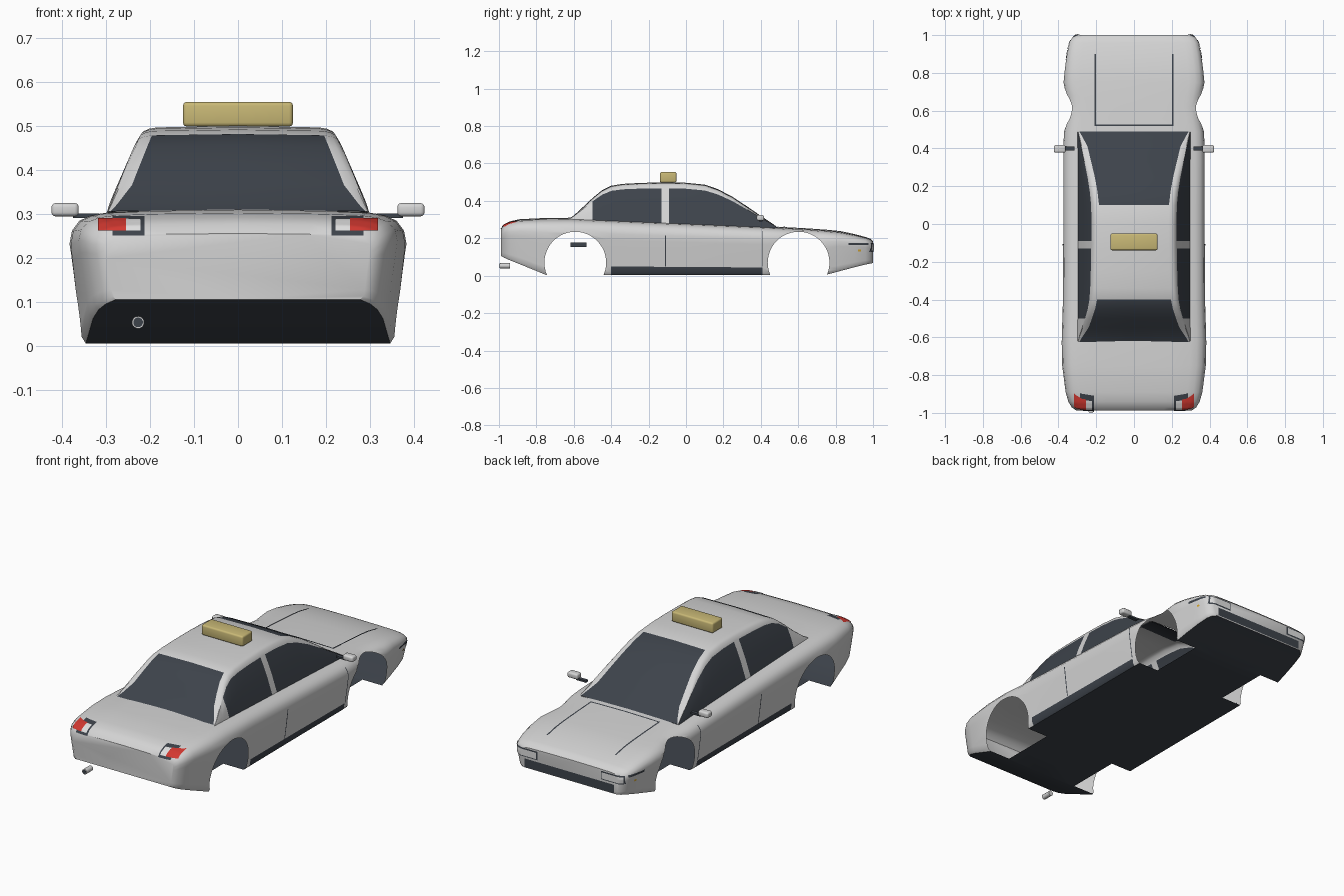
import bpy, bmesh, math
from mathutils import Vector
from mathutils.bvhtree import BVHTree

cube = bpy.data.objects.get("Cube")
if cube:
    bpy.data.objects.remove(cube, do_unlink=True)


def material(name, r, g, b):
    m = bpy.data.materials.new(name)
    m.use_nodes = True
    m.diffuse_color = (r, g, b, 1)
    node = next(n for n in m.node_tree.nodes if n.type == "BSDF_PRINCIPLED")
    node.inputs["Base Color"].default_value = (r, g, b, 1)
    return m


PAINT = material("pale_grey_paint", 0.66, 0.66, 0.66)
DARK = material("dark_slate", 0.047, 0.056, 0.07)
RED = material("tail_red", 0.65, 0.04, 0.03)
LENS = material("clear_lens", 0.75, 0.75, 0.75)
SIGN = material("mustard_sign", 0.58, 0.48, 0.18)
AMBER = material("amber", 0.7, 0.4, 0.03)


def finish(bm, name, mats, smooth=True):
    mesh = bpy.data.meshes.new(name)
    bm.to_mesh(mesh)
    bm.free()
    ob = bpy.data.objects.new(name, mesh)
    bpy.context.collection.objects.link(ob)
    for m in mats:
        mesh.materials.append(m)
    if smooth:
        smooth_shade(ob)
    return ob


def activate(ob):
    bpy.ops.object.select_all(action="DESELECT")
    ob.select_set(True)
    bpy.context.view_layer.objects.active = ob


def smooth_shade(ob):
    activate(ob)
    bpy.ops.object.shade_smooth_by_angle(angle=math.radians(38))


def loft(rings, closed, rule):
    """Skin rings of points; rule(column, y0, y1) gives the material index."""
    bm = bmesh.new()
    rows = [[bm.verts.new(p) for p in ring] for ring in rings]
    n = len(rows[0])
    for a, b in zip(rows, rows[1:]):
        for i in range(n if closed else n - 1):
            j = (i + 1) % n
            f = bm.faces.new((a[i], a[j], b[j], b[i]))
            f.material_index = rule(i, a[0].co.y, b[0].co.y)
    if closed:
        bm.faces.new(rows[0])
        bm.faces.new(rows[-1])
    bmesh.ops.recalc_face_normals(bm, faces=bm.faces)
    return bm


# Lower body: stations of y, half width, bottom, top
STATIONS = [
    (-0.988, 0.305, 0.105, 0.255), (-0.97, 0.33, 0.095, 0.277),
    (-0.94, 0.348, 0.082, 0.291), (-0.89, 0.362, 0.062, 0.302),
    (-0.75, 0.38, 0.005, 0.309), (-0.62, 0.383, 0.005, 0.31),
    (-0.40, 0.376, 0.005, 0.301), (0, 0.374, 0.005, 0.284),
    (0.41, 0.374, 0.005, 0.266), (0.49, 0.37, 0.005, 0.262),
    (0.56, 0.355, 0.005, 0.258), (0.62, 0.348, 0.005, 0.255),
    (0.68, 0.36, 0.005, 0.251), (0.75, 0.373, 0.005, 0.246),
    (0.82, 0.366, 0.024, 0.239), (0.90, 0.355, 0.045, 0.223),
    (0.96, 0.342, 0.06, 0.207), (0.985, 0.328, 0.065, 0.198),
    (1.0, 0.305, 0.068, 0.183)]
SECTION = [(0, 0), (0.91, 0), (0.935, 0.05), (0.945, 0.15), (0.97, 0.4),
           (0.99, 0.62), (1, 0.74), (0.985, 0.84), (0.94, 0.915),
           (0.87, 0.955), (0.78, 0.975), (0.5, 0.99), (0, 1)]
rings = []
for y, w, lo, hi in STATIONS:
    half = [(fx * w, y, lo + fz * (hi - lo)) for fx, fz in SECTION]
    rings.append(half + [(-x, yy, z) for x, yy, z in half[-2:0:-1]])
COUNT = len(rings[0])


def body_rule(i, y0, y1):
    k = min(i, COUNT - 1 - i)
    sill = k in (1, 2) and y0 > -0.41 and y1 < 0.42
    return 1 if k == 0 or sill else 0


body = finish(loft(rings, True, body_rule), "body_shell", [PAINT, DARK], False)

# Wheel openings, cut at each side and left open to the hollow inside
ARCH_Y, ARCH_Z, ARCH_R = (-0.592, 0.602), 0.07, 0.165
for y in ARCH_Y:
    for s in (1, -1):
        bpy.ops.mesh.primitive_cylinder_add(
            vertices=48, radius=ARCH_R, depth=0.4,
            location=(s * 0.42, y, ARCH_Z), rotation=(0, math.pi / 2, 0))
        cutter = bpy.context.object
        cutter.hide_render = True
        activate(body)
        mod = body.modifiers.new("arch", "BOOLEAN")
        mod.operation, mod.solver, mod.object = "DIFFERENCE", "EXACT", cutter
        bpy.ops.object.modifier_apply(modifier=mod.name)
        bpy.data.objects.remove(cutter, do_unlink=True)

bm = bmesh.new()
bm.from_mesh(body.data)
bm.normal_update()
drop = []
for f in bm.faces:
    c = f.calc_center_median()
    is_floor = abs(f.normal.z) > 0.99 and c.z < 0.02
    liner = not is_floor and any(
        all(math.hypot(v.co.y - y, v.co.z - ARCH_Z) < ARCH_R + 0.001
            for v in f.verts) for y in ARCH_Y)
    under_cabin = (f.normal.z > 0.7 and abs(c.x) < 0.28 and c.z > 0.2
                   and -0.62 < c.y < 0.49)
    if liner or under_cabin:
        drop.append(f)
bmesh.ops.delete(bm, geom=drop, context="FACES")
bm.to_mesh(body.data)
tree = BVHTree.FromBMesh(bm)
bm.free()
smooth_shade(body)

# Cabin: roof line as y, height
ROOF = [(-0.625, 0.306), (-0.6, 0.322), (-0.55, 0.368), (-0.5, 0.415),
        (-0.45, 0.456), (-0.4, 0.481), (-0.34, 0.491), (-0.25, 0.496),
        (-0.13, 0.499), (-0.09, 0.499), (0, 0.497), (0.1, 0.487),
        (0.17, 0.463), (0.25, 0.421), (0.33, 0.368), (0.41, 0.313),
        (0.46, 0.28), (0.49, 0.258)]


def cabin_ring(y, top):
    base = 0.268 - 0.043 * y
    h = top - base
    k = min(1, h / 0.06)

    def width(z):
        return 0.30 - 0.38 * (z - base)
    glass, rail = base + h * 0.86, top - 0.012 * k
    half = [(width(base), base), (width(base + h * 0.45) + 0.004 * k, base + h * 0.45),
            (width(glass), glass), (width(rail) - 0.004 * k, rail),
            (width(top) - 0.012 * k, top - 0.006 * k),
            (width(top) - 0.03 * k, top - 0.003 * k), (0, top)]
    return [(x, y, z) for x, z in half] + [(-x, y, z) for x, z in half[-2::-1]]


def cabin_rule(i, y0, y1):
    k = min(i, 11 - i)
    mid = (y0 + y1) / 2
    if k < 2:
        return int(-0.5 < mid < 0.49 and not -0.13 < mid < -0.09)
    return int(k == 5 and (mid > 0.1 or -0.62 < mid < -0.4))


finish(loft([cabin_ring(*p) for p in ROOF], False, cabin_rule),
       "cabin", [PAINT, DARK])


def decal(name, mat, u0, u1, v0, v1, axis, side=1, lift=0.003, n=10):
    """Thin patch laid on the body along an axis, seen from the given side."""
    bm = bmesh.new()
    d = Vector([-side if a == axis else 0 for a in range(3)])
    others = [a for a in range(3) if a != axis]
    grid = []
    for i in range(n + 1):
        row = []
        for j in range(n + 1):
            o = -2 * d
            o[others[0]] = u0 + (u1 - u0) * i / n
            o[others[1]] = v0 + (v1 - v0) * j / n
            hit, normal, _, _ = tree.ray_cast(o, d)
            row.append(bm.verts.new(hit - d * lift) if hit else None)
        grid.append(row)
    for a, b in zip(grid, grid[1:]):
        for j in range(n):
            quad = (a[j], b[j], b[j + 1], a[j + 1])
            if all(quad):
                f = bm.faces.new(quad)
                f.normal_update()
                if f.normal.dot(d) > 0:
                    f.normal_flip()
    return finish(bm, name, [mat])


# Lights and panel seams on both sides
for s, tag in ((1, "left"), (-1, "right")):
    decal(tag + "_tail_frame", DARK, s * 0.213, s * 0.285, 0.25, 0.295, 1, -1)
    decal(tag + "_tail_lamp", RED, s * 0.255, s * 0.318, 0.262, 0.29, 1, -1, 0.006)
    decal(tag + "_reverse_lamp", LENS, s * 0.222, s * 0.255, 0.262, 0.289, 1, -1, 0.006)
    decal(tag + "_headlight_frame", DARK, s * 0.19, s * 0.325, 0.128, 0.174, 1)
    decal(tag + "_headlight", LENS, s * 0.197, s * 0.32, 0.134, 0.168, 1, 1, 0.006)
    decal(tag + "_headlight_trim", DARK, 0.87, 0.975, 0.164, 0.176, 0, s)
    decal(tag + "_indicator", AMBER, 0.92, 0.935, 0.13, 0.14, 0, s)
    decal(tag + "_hood_seam", DARK, s * 0.201, s * 0.209, 0.52, 0.9, 2)
    decal(tag + "_door_seam", DARK, -0.113, -0.107, 0.05, 0.215, 0, s)
    decal(tag + "_front_door_seam", DARK, 0.408, 0.413, 0.05, 0.24, 0, s)
decal("hood_rear_seam", DARK, -0.209, 0.209, 0.52, 0.528, 2)
decal("grille", DARK, -0.27, 0.27, 0.072, 0.118, 1)


def box(name, mat, center, size, bevel=0):
    bm = bmesh.new()
    bmesh.ops.create_cube(bm, size=1)
    bmesh.ops.scale(bm, vec=size, verts=bm.verts)
    if bevel:
        bmesh.ops.bevel(bm, geom=bm.edges[:], offset=bevel, segments=3,
                        profile=0.5, affect="EDGES")
    bmesh.ops.translate(bm, vec=center, verts=bm.verts)
    return finish(bm, name, [mat])


# Roof sign, mirrors and inner bracket
box("roof_sign", SIGN, (0, -0.095, 0.526), (0.25, 0.088, 0.056), 0.009)
for s, tag in ((1, "left"), (-1, "right")):
    box(tag + "_mirror", PAINT, (s * 0.393, 0.398, 0.309), (0.062, 0.04, 0.03), 0.009)
    box(tag + "_mirror_stalk", DARK, (s * 0.345, 0.4, 0.295), (0.06, 0.02, 0.01))
box("inner_bracket", DARK, (0, -0.575, 0.165), (0.03, 0.085, 0.024))

# Exhaust pipe with dark opening
for name, mat, r, y, depth in (("exhaust_pipe", PAINT, 0.014, -0.968, 0.055),
                               ("exhaust_opening", DARK, 0.011, -0.995, 0.004)):
    bpy.ops.mesh.primitive_cylinder_add(vertices=20, radius=r, depth=depth,
                                        location=(-0.227, y, 0.053),
                                        rotation=(math.pi / 2, 0, 0))
    pipe = bpy.context.object
    pipe.name = name
    pipe.data.materials.append(mat)
    smooth_shade(pipe)
